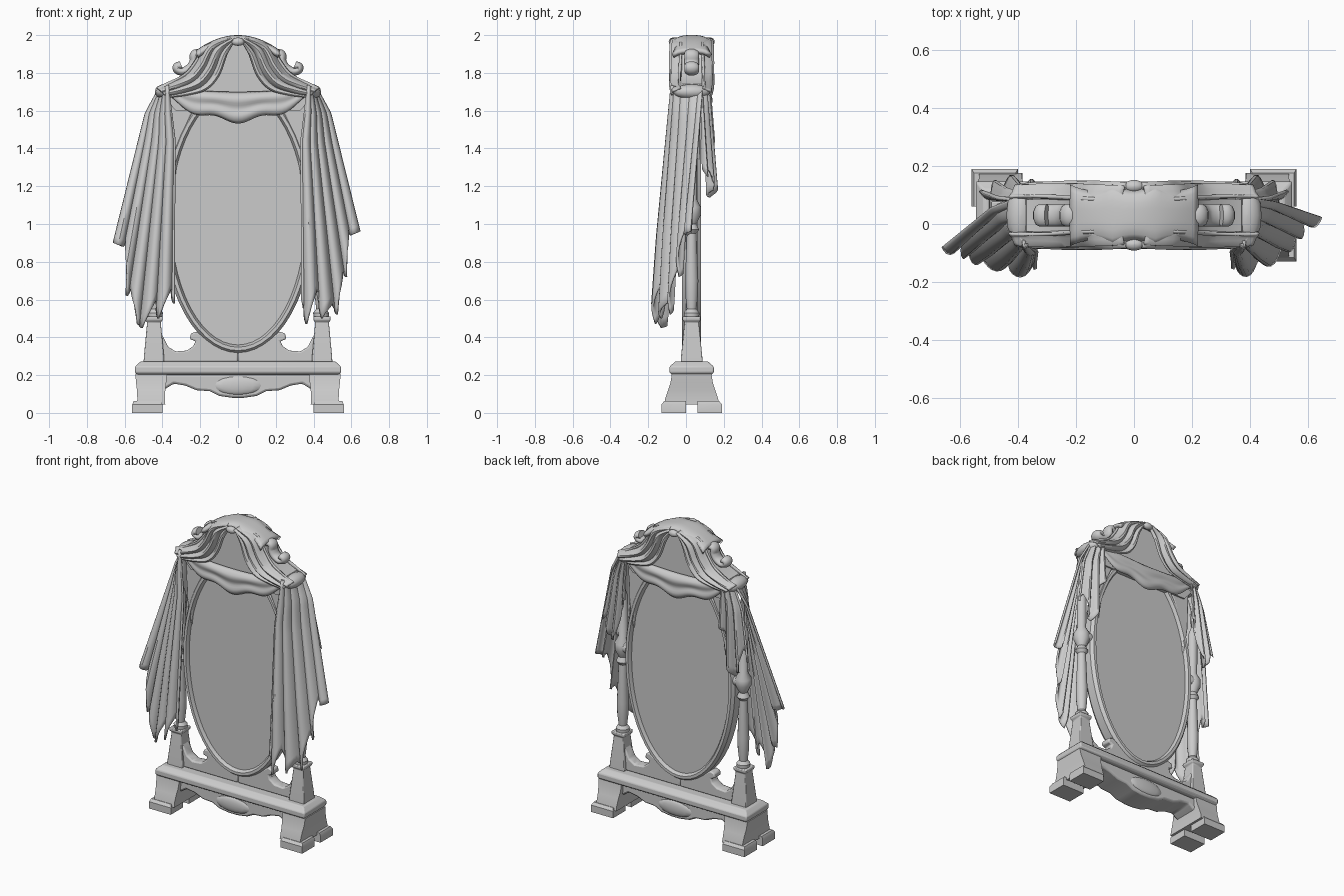
import bpy, bmesh, math
from mathutils import Vector

old = bpy.data.objects.get("Cube")
if old:
    bpy.data.objects.remove(old)

grey = bpy.data.materials.new("plain_grey")
grey.use_nodes = True
TONE = (0.6, 0.6, 0.6, 1)
grey.diffuse_color = TONE
grey.node_tree.nodes["Principled BSDF"].inputs["Base Color"].default_value = TONE

CY = 0.03          # depth of the middle plane
SIDES = (("left", 1), ("right", -1))
FACES = (("front", -1), ("back", 1))
made = []


def add(name, data):
    ob = bpy.data.objects.new(name, data)
    bpy.context.collection.objects.link(ob)
    data.materials.append(grey)
    return ob


def mesh(name, verts, faces, bevel=0, thick=0):
    me = bpy.data.meshes.new(name)
    me.from_pydata(verts, [], faces)
    bm = bmesh.new()
    bm.from_mesh(me)
    bmesh.ops.recalc_face_normals(bm, faces=bm.faces)
    bm.to_mesh(me)
    bm.free()
    ob = add(name, me)
    if thick:
        mod = ob.modifiers.new("thickness", 'SOLIDIFY')
        mod.thickness, mod.offset = thick, 0
    if bevel:
        mod = ob.modifiers.new("edges", 'BEVEL')
        mod.width, mod.segments = bevel, 2
    made.append(ob)


def rings(name, loops, wrap=False, **kw):
    """Skin a list of equally long closed loops."""
    n, m = len(loops[0]), len(loops)
    verts = [p for loop in loops for p in loop]
    faces = [(i * n + j, i * n + (j + 1) % n, (i + 1) % m * n + (j + 1) % n, (i + 1) % m * n + j)
             for i in range(m if wrap else m - 1) for j in range(n)]
    if not wrap:
        faces += [tuple(range(n))[::-1], tuple(range((m - 1) * n, m * n))]
    mesh(name, verts, faces, **kw)


def prism(name, outline, depth, sx=1, **kw):
    rings(name, [[(sx * x, CY + y, z) for x, z in outline] for y in (-depth, depth)], **kw)


def blocks(name, levels, cx=0, **kw):
    """Stack of rectangles: z, half width, half depth, and centre shift in y."""
    rings(name, [[(cx + a * w, CY + s + b * d, z) for a, b in ((-1, -1), (1, -1), (1, 1), (-1, 1))]
                 for z, w, d, s in levels], **kw)


def sheet(name, f, nu, nv, thick=0.012):
    """Cloth from a function of u and v."""
    verts = [f(i / nu, j / nv) for j in range(nv + 1) for i in range(nu + 1)]
    w = nu + 1
    faces = [(j * w + i, j * w + i + 1, (j + 1) * w + i + 1, (j + 1) * w + i)
             for j in range(nv) for i in range(nu)]
    mesh(name, verts, faces, thick=thick)


def lathe(name, profile, x, n=14):
    rings(name, [[(x + r * math.cos(k * math.tau / n), CY + r * math.sin(k * math.tau / n), z)
                  for k in range(n)] for r, z in profile])


def scroll(name, pts, sx, r, depth):
    cu = bpy.data.curves.new(name, 'CURVE')
    cu.dimensions, cu.bevel_depth, cu.bevel_resolution = '3D', r, 3
    cu.use_fill_caps, cu.resolution_u = True, 6
    sp = cu.splines.new('BEZIER')
    sp.bezier_points.add(len(pts) - 1)
    for p, (x, z) in zip(sp.bezier_points, pts):
        p.co = (sx * x, 0, z)
        p.handle_left_type = p.handle_right_type = 'AUTO'
    ob = add(name, cu)
    ob.location.y, ob.scale.y = CY, depth


def ball(name, loc, size):
    n, m = 14, 8
    rings(name, [[(loc[0] + size[0] * math.sin(a) * math.cos(b), loc[1] + size[1] * math.sin(a) * math.sin(b),
                   loc[2] + size[2] * math.cos(a)) for b in (k * math.tau / n for k in range(n))]
                 for a in (0.05 + (math.pi - 0.1) * j / m for j in range(m + 1))])


def lerp(a, b, t):
    return a + (b - a) * t


def along(vals, t):
    """Linear lookup in a list of numbers, t from 0 to 1."""
    s = min(max(t, 0), 1) * (len(vals) - 1)
    i = min(int(s), len(vals) - 2)
    return lerp(vals[i], vals[i + 1], s - i)


def smooth(pts, t):
    """Point on a smooth curve through the given points."""
    s = min(max(t, 0), 1) * (len(pts) - 1)
    i = min(int(s), len(pts) - 2)
    t = s - i
    a, b, c, d = (Vector(pts[min(max(k, 0), len(pts) - 1)]) for k in range(i - 1, i + 3))
    return b + (c - a) * (t / 2) + (a * 2 - b * 5 + c * 4 - d) * (t * t / 2) + (b * 3 - a - c * 3 + d) * (t ** 3 / 2)


# Base slab and apron
blocks("base_slab", [(0.2, 0.53, 0.1, 0), (0.212, 0.545, 0.117, 0), (0.245, 0.545, 0.117, 0),
                     (0.26, 0.53, 0.1, 0), (0.272, 0.515, 0.088, 0)], bevel=0.006)
half = [(0.42, 0.205), (0.42, 0.11), (0.38, 0.13), (0.34, 0.155), (0.28, 0.145), (0.22, 0.12),
        (0.15, 0.115), (0.1, 0.09), (0.03, 0.08)]
prism("apron", half + [(-x, z) for x, z in reversed(half)], 0.085, bevel=0.012)
for tag, d in FACES:
    ball(tag + "_apron_shell", (0, CY + d * 0.08, 0.145), (0.13, 0.018, 0.05))

# Feet, legs, posts and brackets under the oval
bracket = [(0.42, 0.27), (0.42, 0.44), (0.395, 0.4), (0.37, 0.35), (0.33, 0.325), (0.27, 0.33), (0.235, 0.355),
           (0.225, 0.38), (0.255, 0.39), (0.25, 0.42), (0.22, 0.43), (0.19, 0.41), (0.1, 0.35), (0, 0.335), (0, 0.27)]
shoulder = [(0.335, 1.22), (0.365, 1.4), (0.375, 1.7), (0.18, 1.7), (0.25, 1.57), (0.31, 1.42)]
for side, sx in SIDES:
    for tag, d in FACES:
        blocks(f"{side}_{tag}_foot", [(0, 0.08, 0.065, d * 0.095), (0.045, 0.08, 0.065, d * 0.095),
                                      (0.062, 0.072, 0.058, d * 0.088)], sx * 0.48)
    blocks(side + "_leg", [(0.045, 0.075, 0.145, 0), (0.075, 0.073, 0.14, 0), (0.12, 0.075, 0.125, 0),
                           (0.16, 0.08, 0.112, 0), (0.205, 0.083, 0.105, 0)], sx * 0.46)
    blocks(side + "_post_base", [(0.265, 0.055, 0.058, 0), (0.3, 0.053, 0.056, 0), (0.48, 0.036, 0.038, 0),
                                 (0.49, 0.046, 0.048, 0), (0.51, 0.046, 0.048, 0)], sx * 0.445, bevel=0.005)
    lathe(side + "_post", [(0.04, 0.5), (0.042, 0.53), (0.026, 0.55), (0.034, 0.62), (0.036, 0.7),
                           (0.026, 0.95), (0.04, 0.97), (0.026, 1.0), (0.05, 1.05), (0.05, 1.09),
                           (0.028, 1.13), (0.03, 1.4), (0.01, 1.46)], sx * 0.44)
    ball(side + "_pivot", (sx * 0.41, CY, 1.07), (0.07, 0.045, 0.04))
    prism(side + "_bracket", bracket, 0.035, sx, bevel=0.008)
    prism(side + "_frame_shoulder", shoulder, 0.045, sx, bevel=0.01)

# Mirror: oval frame and double sided glass
MZ, N = 1.03, 56
section = [(0.0, -0.03), (0.012, -0.05), (0.03, -0.05), (0.045, -0.03), (0.045, 0.03), (0.03, 0.05),
           (0.012, 0.05), (0.0, 0.03)]
turn = [k * math.tau / N for k in range(N)]
rings("oval_frame", [[((0.355 + r) * math.cos(t), CY + y, MZ + (0.67 + r) * math.sin(t)) for r, y in section]
                     for t in turn], wrap=True)
prism("mirror_glass", [(0.365 * math.cos(t), MZ + 0.68 * math.sin(t)) for t in turn], 0.03)

# Crown: back panel, hood and curls
half = [(0.33, 1.6), (0.4, 1.68), (0.37, 1.74), (0.26, 1.79), (0.21, 1.87), (0.18, 1.94), (0.1, 1.975)]
prism("crown_panel", half + [(-x, z) for x, z in reversed(half)], 0.055)


def hood(u, v):
    x, w = lerp(-0.215, 0.215, u), 2 * v - 1
    return (x, CY + w * (0.1 - 0.02 * abs(math.sin(3 * math.pi * u))),
            1.988 - 1.7 * x * x - 0.02 * w ** 4)


sheet("crown_hood", hood, 24, 8, 0.024)
for tag, d in FACES:
    ball(tag + "_crown_knot", (0, CY + d * 0.1, 1.965), (0.035, 0.022, 0.022))
for side, sx in SIDES:
    scroll(side + "_crown_curl", [(0.19, 1.9), (0.23, 1.9), (0.235, 1.86), (0.265, 1.82), (0.31, 1.81),
                                  (0.325, 1.83), (0.3, 1.84)], sx, 0.023, 1.7)
    ball(side + "_gather", (sx * 0.39, CY, 1.7), (0.05, 0.1, 0.04))

# Cloth: upper drapes and swags on both faces
inner = [(0.02, 1.97), (0.06, 1.9), (0.1, 1.79), (0.165, 1.715), (0.26, 1.685), (0.37, 1.67)]
outer = [(0.04, 1.985), (0.17, 1.95), (0.23, 1.86), (0.28, 1.8), (0.36, 1.755), (0.43, 1.72)]


def upper_drape(sx, d):
    def f(u, v):
        p = smooth(inner, u).lerp(smooth(outer, u), v)
        fold = 0.014 * math.sin(v * 6 * math.pi + 1.5 * u) * math.sin(math.pi * (0.15 + 0.75 * u))
        return (sx * p.x, CY + d * (0.085 + fold + 0.018 * math.sin(math.pi * v) - 0.03 * v ** 4), p.y)
    return f


def swag(d):
    def f(u, v):
        x = lerp(-0.38, 0.38, u)
        k = 1 - (x / 0.38) ** 2
        low = 1.68 - 0.13 * k - 0.014 * math.cos(x * 26)
        return (x, CY + d * (0.075 + 0.03 * k * math.sin(math.pi * v) + 0.012 * k * math.sin(v * 9)),
                lerp(1.72 - 0.025 * k, low, v))
    return f


for tag, d in FACES:
    sheet(tag + "_swag", swag(d), 36, 12)
    for side, sx in SIDES:
        sheet(f"{side}_{tag}_upper_drape", upper_drape(sx, d), 24, 22)

# Cloth: long side curtains with ragged hems, and short tails behind
hems = {"left": [0.6, 0.47, 0.66, 0.5, 0.58, 0.52, 0.75, 0.72, 0.97, 0.94, 0.96],
        "right": [0.58, 0.66, 0.5, 0.6, 0.45, 0.47, 0.66, 0.62, 0.92, 0.88, 0.9]}
tail_hem = [1.44, 1.42, 1.2, 1.14, 1.18, 1.32, 1.25]
top_depth = [-0.075, -0.07, -0.045, 0.0, 0.05, 0.09]
low_depth = [-0.16, -0.155, -0.115, -0.085, -0.08, -0.08]


def outer_x(s):
    return 0.405 + 0.045 * min(s * 8, 1) + 0.285 * s


def curtain(sx, hem):
    def f(u, v):
        z = lerp(1.735 - 0.02 * u, along(hem, u), v)
        s = (1.735 - z) / 1.2
        ph = u * 10 * math.pi
        amp = 0.006 + 0.026 * min(s * 1.5, 1)
        x = lerp(0.37 - 0.04 * min(s * 4, 1), outer_x(s), u) + 0.3 * amp * math.cos(ph)
        y = lerp(along(top_depth, u), along(low_depth, u), s) + amp * 0.75 * math.sin(ph)
        return (sx * x, y + sx * 0.07 * s * u * u, z)
    return f


def tail(sx):
    def f(u, v):
        z = lerp(1.72, along(tail_hem, u), v)
        s = (1.72 - z) / 1.2
        y = lerp(0.12, 0.08, u ** 2) + 0.06 * s + (0.006 + 0.04 * s) * math.sin(u * 6 * math.pi + 0.6)
        return (sx * lerp(0.345, outer_x(s) - 0.08 * s, u), y, z)
    return f


for side, sx in SIDES:
    sheet(side + "_curtain", curtain(sx, hems[side]), 60, 24)
    sheet(side + "_back_tail", tail(sx), 30, 12)

# Smooth shading with crisp edges
bpy.ops.object.select_all(action='DESELECT')
for ob in made:
    ob.select_set(True)
bpy.context.view_layer.objects.active = made[0]
bpy.ops.object.shade_smooth_by_angle(angle=math.radians(35))
